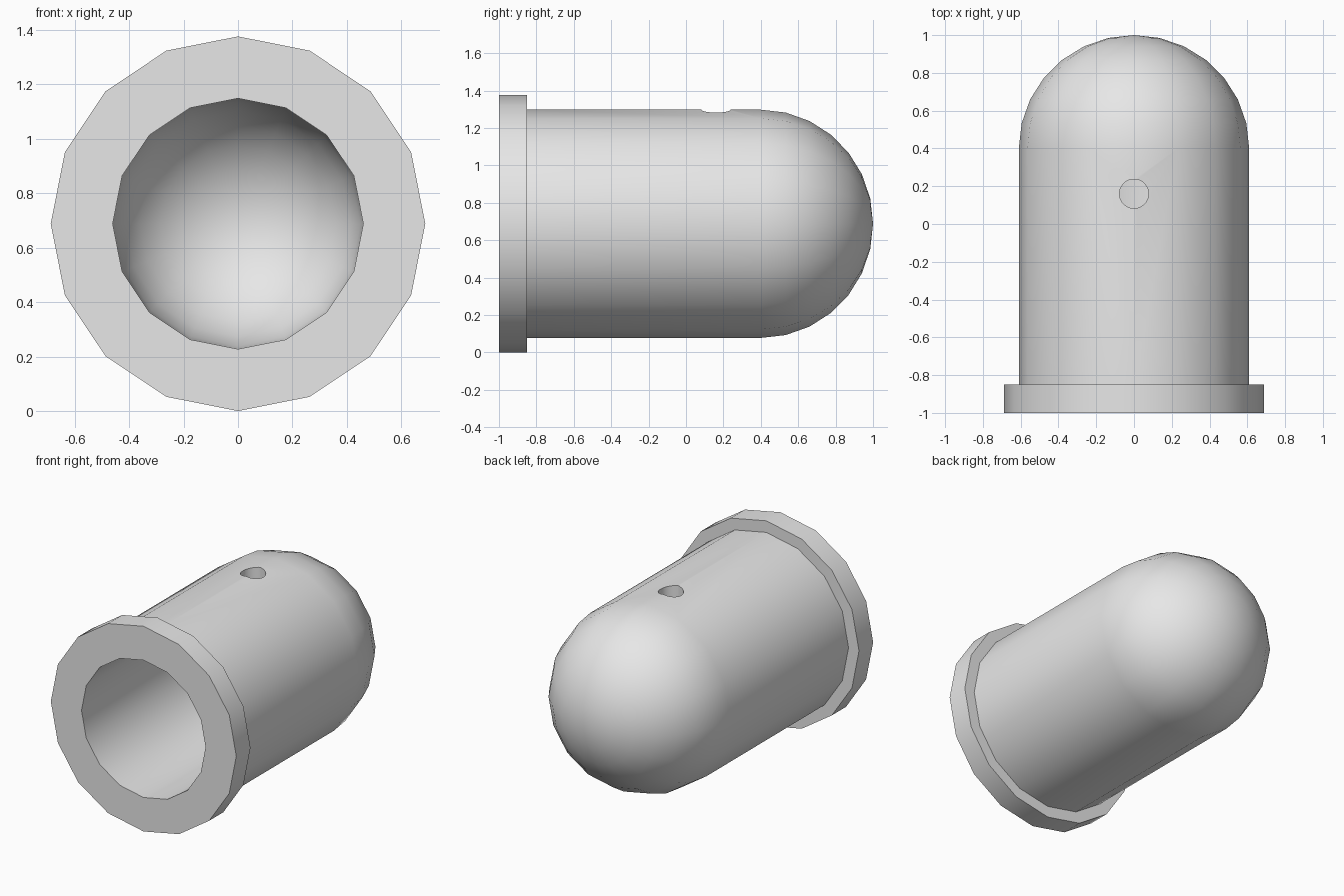
import bpy
import bmesh
from math import sin, cos, pi, radians
from mathutils import Vector, Matrix

default = bpy.data.objects.get("Cube")
if default:
    bpy.data.objects.remove(default, do_unlink=True)

SIDES = 16
ARC_STEPS = 7
OUTER, BORE, RIM = 0.61, 0.46, 0.6875
FRONT, RIM_BACK, DOME_START = -1.0, -0.85, 0.4
DOME_LENGTH = 0.6
AXIS_Z = RIM


def dome_arc(radius, length):
    """Quarter arc as (radius, y) points, from the pole to the tube wall."""
    angles = [pi / 2 * i / ARC_STEPS for i in range(ARC_STEPS + 1)]
    return [(radius * sin(a), DOME_START + length * cos(a)) for a in angles]


def revolve(name, profile):
    """Turn a (radius, y) profile around the long axis."""
    bm = bmesh.new()
    verts = [bm.verts.new((0, y, r)) for r, y in profile]
    edges = [bm.edges.new(pair) for pair in zip(verts, verts[1:])]
    bmesh.ops.spin(bm, geom=verts + edges, cent=Vector(), axis=Vector((0, 1, 0)),
                   angle=2 * pi, steps=SIDES, use_duplicate=False)
    bmesh.ops.remove_doubles(bm, verts=bm.verts[:], dist=0.0005)
    bmesh.ops.dissolve_degenerate(bm, dist=0.0001, edges=bm.edges[:])
    bmesh.ops.recalc_face_normals(bm, faces=bm.faces[:])
    bmesh.ops.translate(bm, verts=bm.verts[:], vec=(0, 0, AXIS_Z))
    return finish(name, bm)


def finish(name, bm):
    mesh = bpy.data.meshes.new(name)
    bm.to_mesh(mesh)
    bm.free()
    obj = bpy.data.objects.new(name, mesh)
    bpy.context.collection.objects.link(obj)
    return obj


# Grey material
grey = bpy.data.materials.new("light_grey")
grey.use_nodes = True
colour = (0.8, 0.8, 0.8, 1)
grey.diffuse_color = colour
grey.node_tree.nodes["Principled BSDF"].inputs["Base Color"].default_value = colour

# Hollow domed tube with a rim at the open end
wall = [(OUTER, RIM_BACK), (RIM, RIM_BACK), (RIM, FRONT), (BORE, FRONT)]
inner = dome_arc(BORE, BORE)[::-1]
tube = revolve("domed_tube", dome_arc(OUTER, DOME_LENGTH) + wall + inner)
tube.data.materials.append(grey)

# Vent hole drilled through the top wall
bm = bmesh.new()
bmesh.ops.create_cone(bm, cap_ends=True, segments=32, radius1=0.077, radius2=0.077,
                      depth=0.6, matrix=Matrix.Translation((0, 0.16, AXIS_Z + 0.55)))
drill = finish("vent_cutter", bm)
drill.hide_render = True
cut = tube.modifiers.new("vent", 'BOOLEAN')
cut.operation = 'DIFFERENCE'
cut.solver = 'EXACT'
cut.object = drill

bpy.ops.object.select_all(action='DESELECT')
tube.select_set(True)
bpy.context.view_layer.objects.active = tube
bpy.ops.object.modifier_apply(modifier=cut.name)
bpy.data.objects.remove(drill, do_unlink=True)
bpy.ops.object.shade_smooth_by_angle(angle=radians(30))
